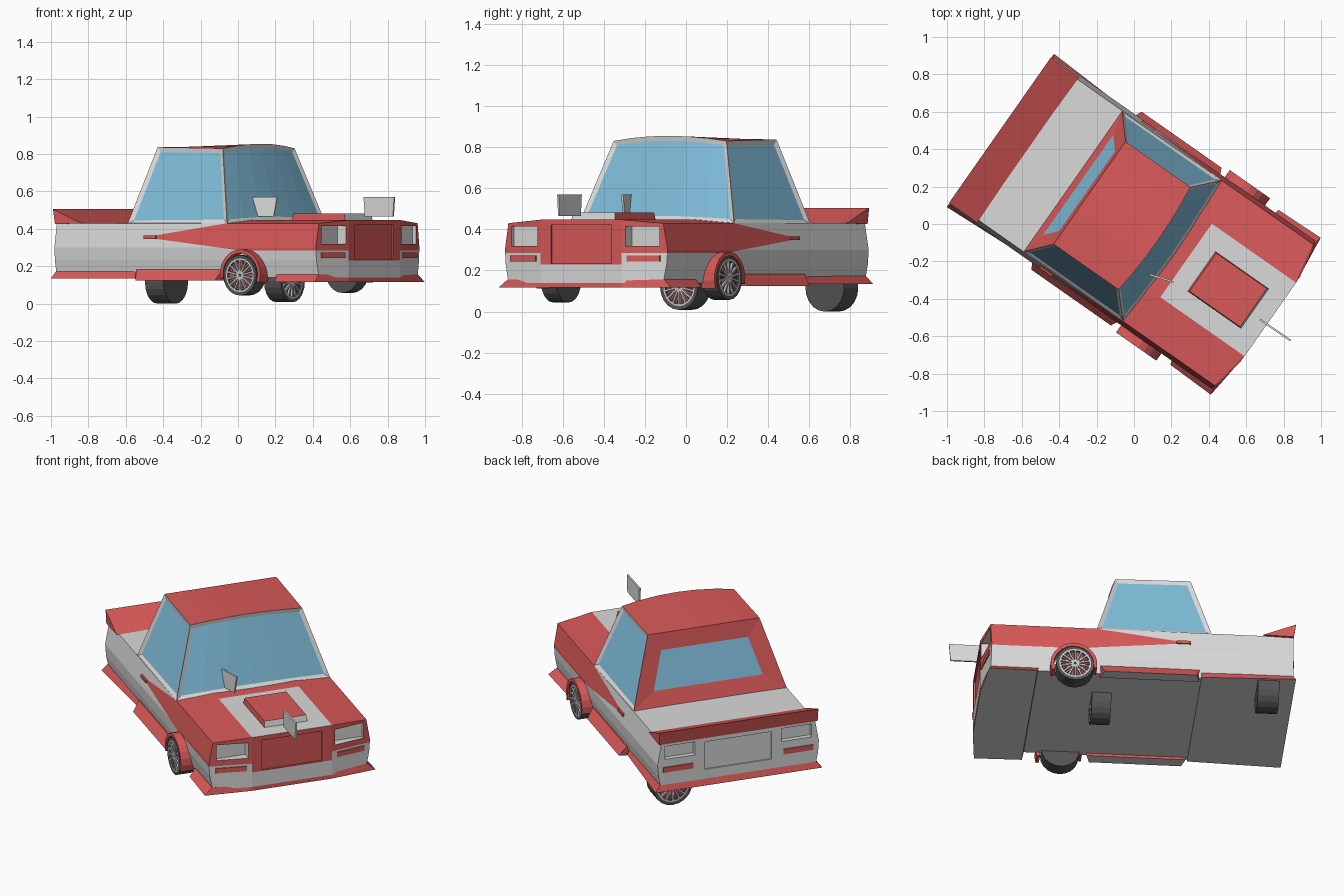
import bpy, bmesh, math
from mathutils import Matrix, Vector

if "Cube" in bpy.data.objects:
    bpy.data.objects.remove(bpy.data.objects["Cube"])

# The car is built along local +x (front), +y (its left), then turned 35 degrees
TURN = Matrix.Rotation(math.radians(-35), 4, 'Z')
RED, WHITE, GLASS, TYRE, SILVER = range(5)
MATS = []
for name, col in [("red paint", (0.70, 0.10, 0.10)), ("light grey paint", (0.70, 0.70, 0.70)),
                  ("blue glass", (0.22, 0.52, 0.72)), ("dark rubber", (0.09, 0.09, 0.09)),
                  ("silver", (0.60, 0.60, 0.60))]:
    m = bpy.data.materials.new(name)
    m.diffuse_color = (*col, 1)
    m.use_nodes = True
    m.node_tree.nodes["Principled BSDF"].inputs["Base Color"].default_value = m.diffuse_color
    MATS.append(m)


def finish(name, bm, mat=None, turn=True):
    bmesh.ops.recalc_face_normals(bm, faces=bm.faces)
    if mat is not None:
        for f in bm.faces:
            f.material_index = mat(f) if callable(mat) else mat
    if turn:
        bm.transform(TURN)
    me = bpy.data.meshes.new(name)
    bm.to_mesh(me)
    bm.free()
    for m in MATS:
        me.materials.append(m)
    ob = bpy.data.objects.new(name, me)
    bpy.context.collection.objects.link(ob)
    return ob


def loft(name, low, high, mat, turn=True):
    """Solid between two matching outlines of 3D points."""
    bm = bmesh.new()
    a = [bm.verts.new(p) for p in low]
    b = [bm.verts.new(p) for p in high]
    n = len(a)
    bm.faces.new(a)
    bm.faces.new(b)
    for i in range(n):
        bm.faces.new((a[i], a[(i + 1) % n], b[(i + 1) % n], b[i]))
    return finish(name, bm, mat, turn)


def box(name, x0, x1, y0, y1, z0, z1, mat, turn=True):
    q = [(x0, y0), (x1, y0), (x1, y1), (x0, y1)]
    return loft(name, [(*p, z0) for p in q], [(*p, z1) for p in q], mat, turn)


def sym(half):
    """Mirror half an outline across the car's centre line."""
    return half + [(x, -y) for x, y in reversed(half)]


# ---- lower body: lofted cross-sections with bowed nose
def nose(v):
    return 0.89 - 0.04 * (max(abs(v), 0.24) - 0.24) / 0.22


bm = bmesh.new()
rings = []
for u in (-0.86, -0.40, 0.25, 0.34, None):
    crown = 0.432 if u is not None and u < 0 else 0.447
    half = [(0.24, 0.14), (0.46, 0.14), (0.478, 0.23), (0.483, 0.30), (0.46, 0.43), (0.24, crown)]
    sec = half + [(-v, z) for v, z in reversed(half)]
    rings.append([bm.verts.new((nose(v) if u is None else u, v, z)) for v, z in sec])
for a, b in zip(rings, rings[1:]):
    for i in range(12):
        bm.faces.new((a[i], a[(i + 1) % 12], b[(i + 1) % 12], b[i]))
for r in (rings[0], rings[-1]):
    bm.faces.new(r[0:6])
    bm.faces.new(r[6:12])
    bm.faces.new((r[0], r[5], r[6], r[11]))
bmesh.ops.recalc_face_normals(bm, faces=bm.faces)
# paint lines: side wedge, waist and nose split
TIP, LOW, UP = (-0.28, 0.355), (0.35, 0.285), (0.25, 0.43)


def line_z(q, u):
    return TIP[1] + (q[1] - TIP[1]) * (u - TIP[0]) / (q[0] - TIP[0])


for co, no in [((-0.28, 0, 0.355), (0.07, 0, 0.63)), ((-0.28, 0, 0.355), (-0.075, 0, 0.53)),
               ((0, 0, 0.285), (0, 0, 1)), ((0, 0, 0.23), (0, 0, 1)),
               ((0.35, 0, 0), (1, 0, 0)), ((0.25, 0, 0), (1, 0, 0))]:
    bmesh.ops.bisect_plane(bm, geom=bm.verts[:] + bm.edges[:] + bm.faces[:], plane_co=co, plane_no=no, dist=1e-5)


def body_paint(f):
    c, n = f.calc_center_median(), f.normal
    if n.z > 0.8:
        return RED if c.x > 0.25 and (abs(c.y) > 0.24 or c.x < 0.34) else WHITE
    if n.z < -0.8 or n.x < -0.8:
        return WHITE
    if n.x > 0.8:
        return RED if c.z > (0.23 if abs(c.y) < 0.24 else 0.285) else WHITE
    low = 0.285 if c.x > 0.35 else line_z(LOW, c.x)
    high = 1 if c.x > 0.25 else line_z(UP, c.x)
    return RED if c.x > TIP[0] and low < c.z < high else WHITE


body = finish("lower_body", bm, body_paint, turn=False)
# light and panel recesses cut into nose and tail
cutters = [box("cutter", 0.88, 1, -0.18, 0.18, 0.235, 0.42, RED, False),
           box("cutter", -1, -0.852, -0.20, 0.20, 0.23, 0.40, WHITE, False)]
for s in (-1, 1):
    y0, y1 = sorted((s * 0.26, s * 0.44))
    cutters.append(box("cutter", 0.83, 1, y0, y1, 0.32, 0.415, WHITE, False))
    cutters.append(box("cutter", -1, -0.83, y0, y1, 0.33, 0.41, WHITE, False))
for c in cutters:
    c.hide_render = True
    mod = body.modifiers.new("recess", 'BOOLEAN')
    mod.operation, mod.solver, mod.object = 'DIFFERENCE', 'EXACT', c
dg = bpy.context.evaluated_depsgraph_get()
baked = bpy.data.meshes.new_from_object(body.evaluated_get(dg))
body.modifiers.clear()
body.data = baked
baked.transform(TURN)
for c in cutters:
    bpy.data.objects.remove(c)

# ---- cabin: bowed windscreen, roof, sides and rear panel with inset glass
bm = bmesh.new()
cols = []
for i in range(7):
    t = i / 3 - 1
    k = 1 - t * t
    cols.append([bm.verts.new(p) for p in (
        (0.25 + 0.02 * k, 0.46 * t, 0.43 + 0.017 * k), (0.135 + 0.02 * k, 0.335 * t, 0.83 + 0.025 * k),
        (-0.29, 0.335 * t, 0.837), (-0.40, 0.46 * t, 0.425))])
front, rear, sides = [], [], [bm.faces.new(cols[0]), bm.faces.new(cols[-1])]
for a, b in zip(cols, cols[1:]):
    fs = [bm.faces.new((a[i], b[i], b[(i + 1) % 4], a[(i + 1) % 4])) for i in range(4)]
    front.append(fs[0])
    rear.append(fs[2])
bmesh.ops.recalc_face_normals(bm, faces=bm.faces)
for f in front + sides:
    f.material_index = WHITE
for group, width in ((front, 0.022), (rear, 0.10), (sides[:1], 0.024), (sides[1:], 0.024)):
    bmesh.ops.inset_region(bm, faces=group, thickness=width, depth=-0.01, use_even_offset=True)
    for f in group:
        f.material_index = GLASS
finish("cabin", bm)

# ---- bonnet scoop and tail spoiler
loft("bonnet_scoop", [(x, y, 0.44) for x, y in sym([(0.44, 0.13), (0.79, 0.13)])],
     [(x, y, 0.482) for x, y in sym([(0.45, 0.125), (0.78, 0.125)])],
     lambda f: WHITE if f.normal.x > 0.8 else RED)
prof = [(-0.69, 0.43), (-0.875, 0.505), (-0.862, 0.425)]
loft("tail_spoiler", [(x, -0.475, z) for x, z in prof], [(x, 0.475, z) for x, z in prof], RED)


# ---- flared lips and side skirts, with underside in body colour
def under(f):
    return WHITE if f.normal.z < -0.9 else RED


loft("front_lip", [(x, y, 0.116) for x, y in sym([(0.59, 0.505), (0.86, 0.512), (0.89, 0.24)])],
     [(x, y, 0.155) for x, y in sym([(0.58, 0.465), (0.85, 0.465), (0.888, 0.24)])], under)
loft("rear_lip", [(x, y, 0.135) for x, y in sym([(-0.34, 0.475), (-0.872, 0.50)])],
     [(x, y, 0.172) for x, y in sym([(-0.34, 0.465), (-0.86, 0.468)])], under)
for s, side in ((1, "left"), (-1, "right")):
    q = [(-0.33, 0.44), (0.23, 0.44)]
    loft(side + "_skirt", [(x, s * y, 0.125) for x, y in q + [(0.21, 0.515), (-0.31, 0.515)]],
         [(x, s * y, 0.182) for x, y in q + [(0.23, 0.475), (-0.33, 0.475)]], under)
    # door handle, turn signal and tail bar
    ys = sorted((s * 0.46, s * 0.482))
    box(side + "_door_handle", -0.28, -0.20, *ys, 0.347, 0.365, RED)
    bar = [(nose(v) + d, s * v) for v, d in ((0.27, -0.02), (0.27, 0.006), (0.445, 0.006), (0.445, -0.02))]
    loft(side + "_turn_signal", [(*p, 0.243) for p in bar], [(*p, 0.273) for p in bar], RED)
    ys = sorted((s * 0.27, s * 0.45))
    box(side + "_tail_bar", -0.866, -0.85, *ys, 0.25, 0.282, RED)
    # wheel flare: part ring around the front wheel
    bm = bmesh.new()
    prev = None
    for i in range(13):
        a = math.radians(-20 + 210 * i / 12)
        cur = [bm.verts.new((0.385 + r * math.cos(a), s * y, 0.158 + r * math.sin(a)))
               for r, y in ((0.113, 0.45), (0.132, 0.45), (0.132, 0.53), (0.113, 0.53))]
        if prev:
            for j in range(4):
                bm.faces.new((prev[j], prev[(j + 1) % 4], cur[(j + 1) % 4], cur[j]))
        else:
            bm.faces.new(cur)
        prev = cur
    bm.faces.new(prev)
    finish(side + "_wheel_flare", bm, RED)


# ---- wheels: tyre with dished outer face and spokes, outer side along local +z
def wheel(name, loc, heading, r, w):
    place = Matrix.Translation(loc) @ Matrix.Rotation(math.radians(heading), 4, 'Z') @ Matrix.Rotation(math.pi / 2, 4, 'Y')
    bm = bmesh.new()
    bmesh.ops.create_cone(bm, cap_ends=True, segments=20, radius1=r, radius2=r, depth=w)
    cap = max(bm.faces, key=lambda f: f.calc_center_median().z)
    for f in bm.faces:
        f.material_index = TYRE
    bmesh.ops.inset_region(bm, faces=[cap], thickness=r * 0.16)
    rim = bmesh.ops.inset_region(bm, faces=[cap], thickness=r * 0.09)["faces"]
    for f in rim:
        f.material_index = SILVER
    bmesh.ops.inset_region(bm, faces=[cap], thickness=0.001, depth=-0.012)
    for i in range(14):
        m = Matrix.Rotation(i * math.tau / 14, 4, 'Z') @ Matrix.Translation((r * 0.41, 0, w / 2 - 0.006))
        made = bmesh.ops.create_cube(bm, size=1, matrix=m @ Matrix.Diagonal((r * 0.7, r * 0.085, 0.012, 1)))
        for f in {f for v in made["verts"] for f in v.link_faces}:
            f.material_index = SILVER
        m2 = Matrix.Rotation((i + 0.5) * math.tau / 14, 4, 'Z') @ Matrix.Translation((r * 0.55, 0, w / 2 - 0.01))
        made = bmesh.ops.create_cube(bm, size=1, matrix=m2 @ Matrix.Diagonal((r * 0.38, r * 0.05, 0.006, 1)))
        for f in {f for v in made["verts"] for f in v.link_faces}:
            f.material_index = RED
    bm.transform(place)
    finish(name, bm)


wheel("front_right_wheel", (0.378, -0.478, 0.152), -90, 0.108, 0.09)
wheel("front_left_wheel", (0.378, 0.478, 0.165), 90, 0.108, 0.09)
wheel("rear_left_wheel", (-0.72, 0.362, 0.115), 180, 0.115, 0.12)
wheel("inner_wheel", (0.205, 0.14, 0.12), 0, 0.112, 0.11)


# ---- loose upright mirror plates over the bonnet
def plate(name, a, b, inset):
    a, b = Vector(a), Vector(b)
    d = (b - a).normalized()
    n = Vector((-d.y, d.x, 0)) * 0.005
    up = Vector((0, 0, 0.105))
    q = [a + d * inset, b - d * inset, b + up, a + up]
    loft(name, [p - n for p in q], [p + n for p in q], WHITE)


plate("cowl_mirror_plate", (0.22, -0.175, 0.465), (0.35, -0.133, 0.465), 0.02)
plate("nose_mirror_plate", (0.845, -0.032, 0.465), (1.043, -0.03, 0.465), 0.008)
